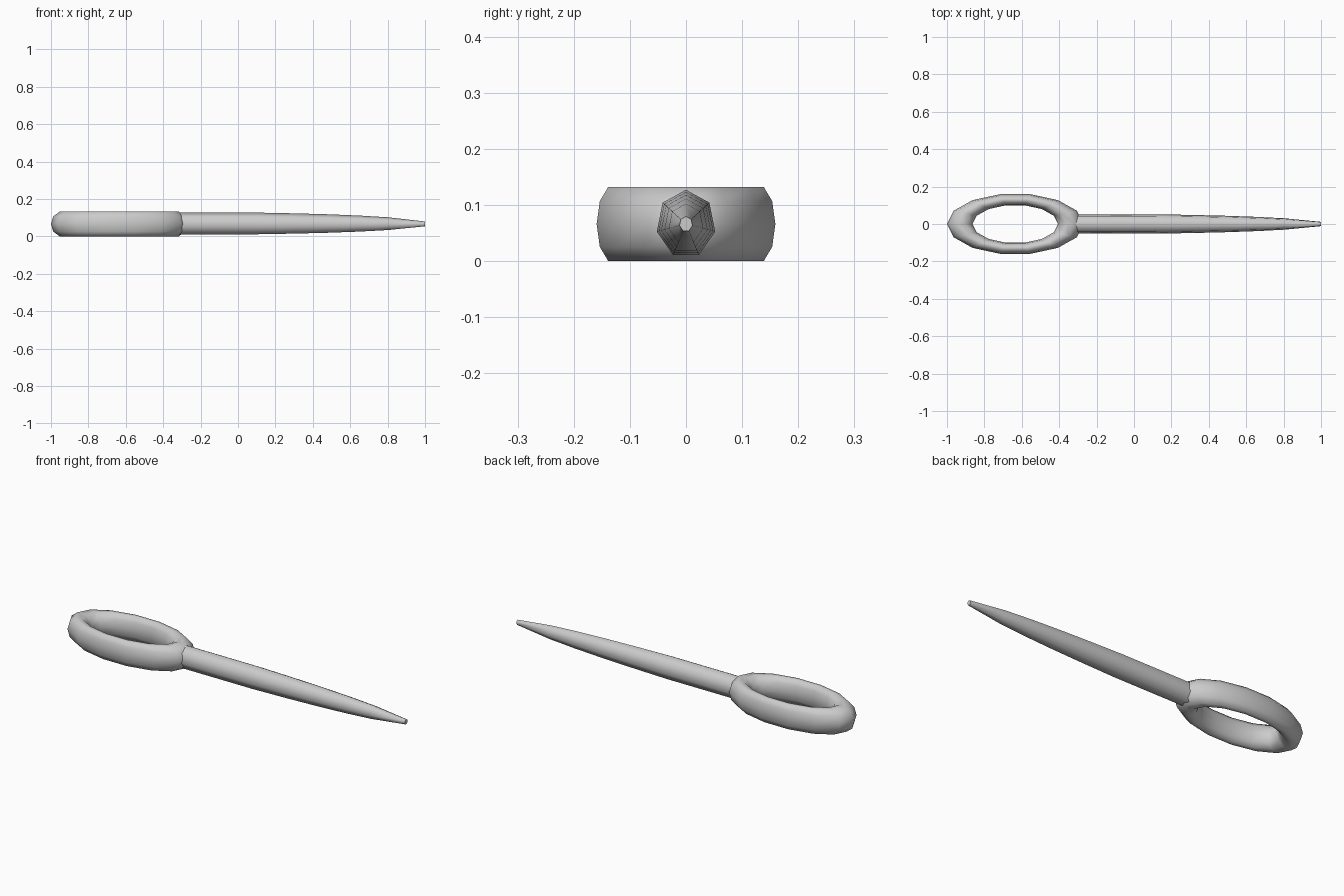
import bpy, bmesh
from math import sin, cos, pi, radians

cube = bpy.data.objects.get("Cube")
if cube:
    bpy.data.objects.remove(cube, do_unlink=True)

MID_Z = 0.066

grey = bpy.data.materials.new("plain grey")
grey.use_nodes = True
grey.diffuse_color = (0.6, 0.6, 0.6, 1)
grey.node_tree.nodes["Principled BSDF"].inputs["Base Color"].default_value = (0.6, 0.6, 0.6, 1)


def finish(obj, name):
    obj.name = name
    obj.data.materials.append(grey)
    bpy.ops.object.select_all(action="DESELECT")
    obj.select_set(True)
    bpy.context.view_layer.objects.active = obj
    bpy.ops.object.shade_smooth_by_angle(angle=radians(65))


# Oval handle loop: a torus squashed across its width
bpy.ops.mesh.primitive_torus_add(major_segments=14, minor_segments=10,
                                 major_radius=0.297, minor_radius=0.0685,
                                 location=(-0.635, 0, MID_Z))
loop = bpy.context.object
loop.scale = (1, 0.447, 0.066 / (0.0685 * sin(radians(72))))
bpy.ops.object.transform_apply(location=False, rotation=False, scale=True)
finish(loop, "handle_loop")

# Tapered seven-sided shaft, from (x, radius) stations
SIDES = 7
stations = [(-0.34, 0.061), (0.1, 0.061), (0.3, 0.057), (0.48, 0.052),
            (0.65, 0.045), (0.8, 0.036), (1.0, 0.0135)]
bm = bmesh.new()
rings = []
for x, r in stations:
    rings.append([bm.verts.new((x, 0.875 * r * sin(2 * pi * i / SIDES),
                                MID_Z + r * cos(2 * pi * i / SIDES)))
                  for i in range(SIDES)])
for a, b in zip(rings, rings[1:]):
    for i in range(SIDES):
        j = (i + 1) % SIDES
        bm.faces.new((a[i], a[j], b[j], b[i]))
bm.faces.new(rings[0])
bm.faces.new(rings[-1])
bmesh.ops.recalc_face_normals(bm, faces=bm.faces)
mesh = bpy.data.meshes.new("shaft")
bm.to_mesh(mesh)
bm.free()
shaft = bpy.data.objects.new("shaft", mesh)
bpy.context.collection.objects.link(shaft)
finish(shaft, "tapered_shaft")
